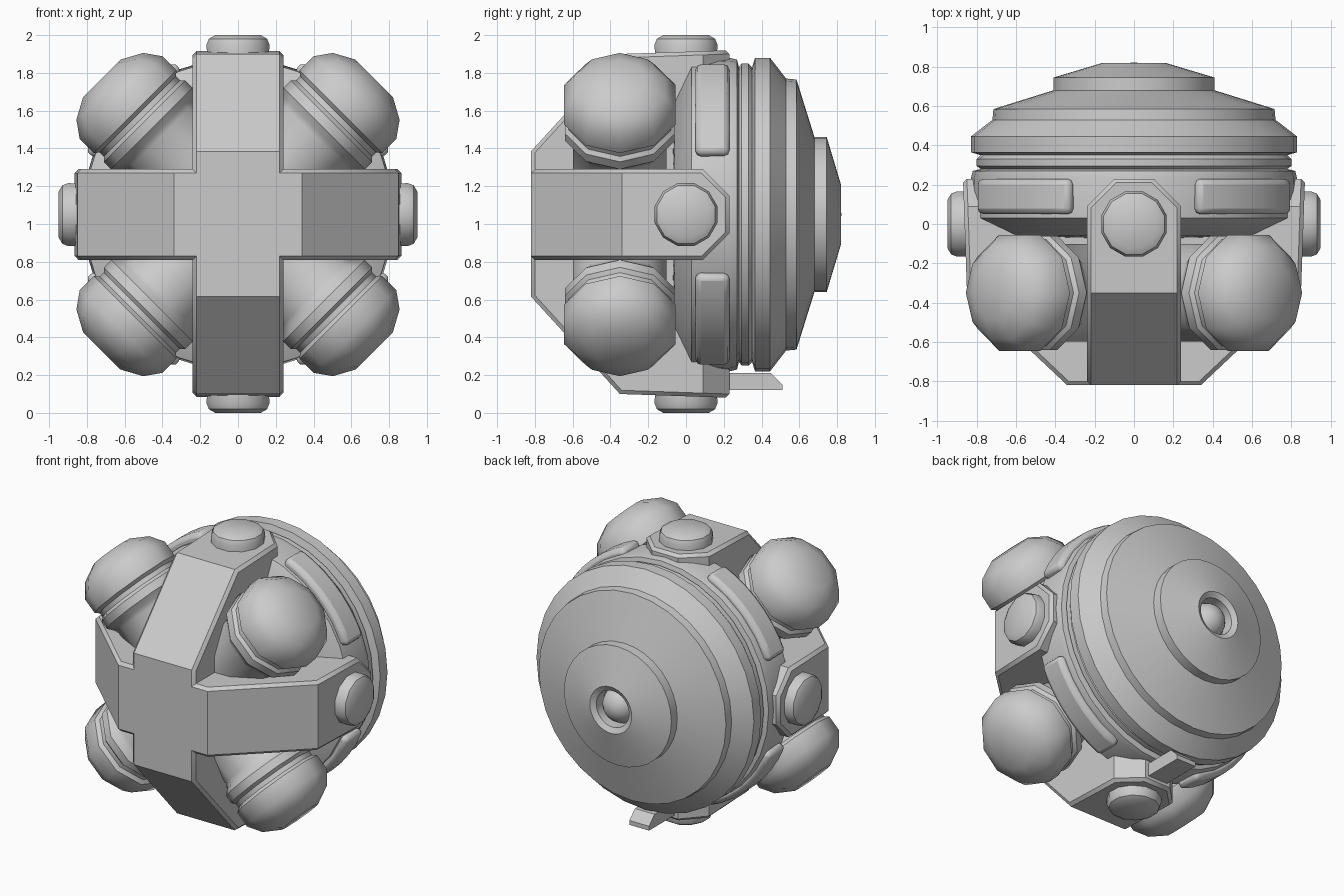
import bpy, bmesh
from math import sin, cos, pi, radians
from mathutils import Vector

if "Cube" in bpy.data.objects:
    bpy.data.objects.remove(bpy.data.objects["Cube"])

CZ = 1.05  # height of the round body's axis


def finish(name, bm, bevel=0.0, segments=1, smooth=38):
    bmesh.ops.recalc_face_normals(bm, faces=bm.faces[:])
    me = bpy.data.meshes.new(name)
    bm.to_mesh(me)
    bm.free()
    me.shade_smooth()
    me.set_sharp_from_angle(angle=radians(smooth))
    ob = bpy.data.objects.new(name, me)
    bpy.context.collection.objects.link(ob)
    if bevel:
        m = ob.modifiers.new("edge_bevel", 'BEVEL')
        m.width, m.segments = bevel, segments
        m.limit_method, m.angle_limit = 'ANGLE', radians(60)
    return ob


def skin(bm, rings, closed):
    """Join rings of vertices with quads; cap the ends when not closed."""
    n = len(rings[0])
    for a, b in zip(rings, rings[1:]):
        for i in range(n):
            j = (i + 1) % n
            bm.faces.new((a[i], a[j], b[j], b[i]))
    if not closed:
        bm.faces.new(rings[0])
        bm.faces.new(rings[-1])


def lathe(name, profile, n, origin, axis, side, phase=0.0):
    """Revolve (radius, distance) points round an axis."""
    o, a, s = Vector(origin), Vector(axis).normalized(), Vector(side).normalized()
    t = a.cross(s)
    bm = bmesh.new()
    rings = [[bm.verts.new(o + a * d + (s * cos(phase + 2 * pi * i / n)
                                        + t * sin(phase + 2 * pi * i / n)) * r)
              for i in range(n)] for r, d in profile]
    skin(bm, rings, False)
    return finish(name, bm)


def band(name, profile, width, place):
    """Solid strap: (u, y) profile extruded across its width, back corners cut."""
    bm = bmesh.new()
    rings = [[bm.verts.new(place(u, y, w)) for u, y in profile]
             for w in (-width / 2, width / 2)]
    skin(bm, rings, False)
    back = [e for e in bm.edges if all(v.co.y > 0.2 for v in e.verts)
            and e.calc_length() > width * 1.5]
    bmesh.ops.bevel(bm, geom=back, offset=0.14, segments=1, affect='EDGES')
    return finish(name, bm, 0.02)


# Round body with stepped rear dome and socket
lathe("body", [(0.35, -0.07), (0.64, -0.06), (0.82, 0.03), (0.83, 0.23), (0.82, 0.27),
               (0.78, 0.28), (0.80, 0.295), (0.80, 0.33), (0.78, 0.35), (0.83, 0.365),
               (0.83, 0.445), (0.72, 0.53), (0.715, 0.585), (0.41, 0.68), (0.41, 0.745),
               (0.16, 0.82), (0.125, 0.80), (0.125, 0.72)],
      32, (0, 0, CZ), (0, 1, 0), (1, 0, 0))

# Ball in the rear socket
bm = bmesh.new()
bmesh.ops.create_uvsphere(bm, u_segments=20, v_segments=12, radius=0.12)
bmesh.ops.translate(bm, verts=bm.verts[:], vec=(0, 0.703, CZ))
finish("socket_ball", bm)

# Crossed straps over the front
band("horizontal_band", [(-0.87, 0.23), (-0.85, -0.34), (-0.34, -0.82),
                         (0.34, -0.82), (0.85, -0.34), (0.87, 0.23)],
     0.48, lambda u, y, w: (u, y, CZ + w))
band("vertical_band", [(-0.92, 0.23), (-0.90, -0.35), (-0.385, -0.82),
                       (0.385, -0.82), (0.90, -0.35), (0.92, 0.23)],
     0.48, lambda u, y, w: (w, y, 1.0 + u))

# Round buttons on the strap ends
for name, origin, axis in (("right_button", (0.95, 0, CZ), (1, 0, 0)),
                           ("left_button", (-0.95, 0, CZ), (-1, 0, 0)),
                           ("top_button", (0, 0, 2.0), (0, 0, 1)),
                           ("bottom_button", (0, 0, 0), (0, 0, -1))):
    lathe(name, [(0.17, -0.12), (0.172, -0.05), (0.16, -0.02), (0.125, 0)],
          12, origin, axis, (0, 1, 0), pi / 12)

# Four diagonal pods and four curved pads between the straps
pod = [(0.26, 0.25), (0.26, 0.58), (0.275, 0.61), (0.305, 0.645), (0.305, 0.70),
       (0.285, 0.72), (0.285, 0.75), (0.31, 0.77), (0.31, 0.875), (0.25, 0.96), (0.14, 1.02)]
for sx, lr in ((1, "right"), (-1, "left")):
    for sz, tb in ((1, "upper"), (-1, "lower")):
        lathe(f"{tb}_{lr}_pod", pod, 10, (0, -0.35, CZ), (sx, 0, sz), (sx, 0, -sz))
        bm = bmesh.new()
        rings = []
        for k in range(8):
            a = radians(22 + 46 * k / 7)
            rings.append([bm.verts.new((sx * r * cos(a), y, CZ + sz * r * sin(a)))
                          for r, y in ((0.79, 0.05), (0.87, 0.05), (0.87, 0.23), (0.79, 0.23))])
        skin(bm, rings, False)
        finish(f"{tb}_{lr}_pad", bm, 0.03, 2)

# Small tab under the rear
bm = bmesh.new()
rings = [[bm.verts.new((x, y, z)) for y, z in
          ((0.15, 0.12), (0.51, 0.12), (0.51, 0.15), (0.45, 0.21), (0.15, 0.21))]
         for x in (-0.075, 0.075)]
skin(bm, rings, False)
finish("rear_tab", bm)
